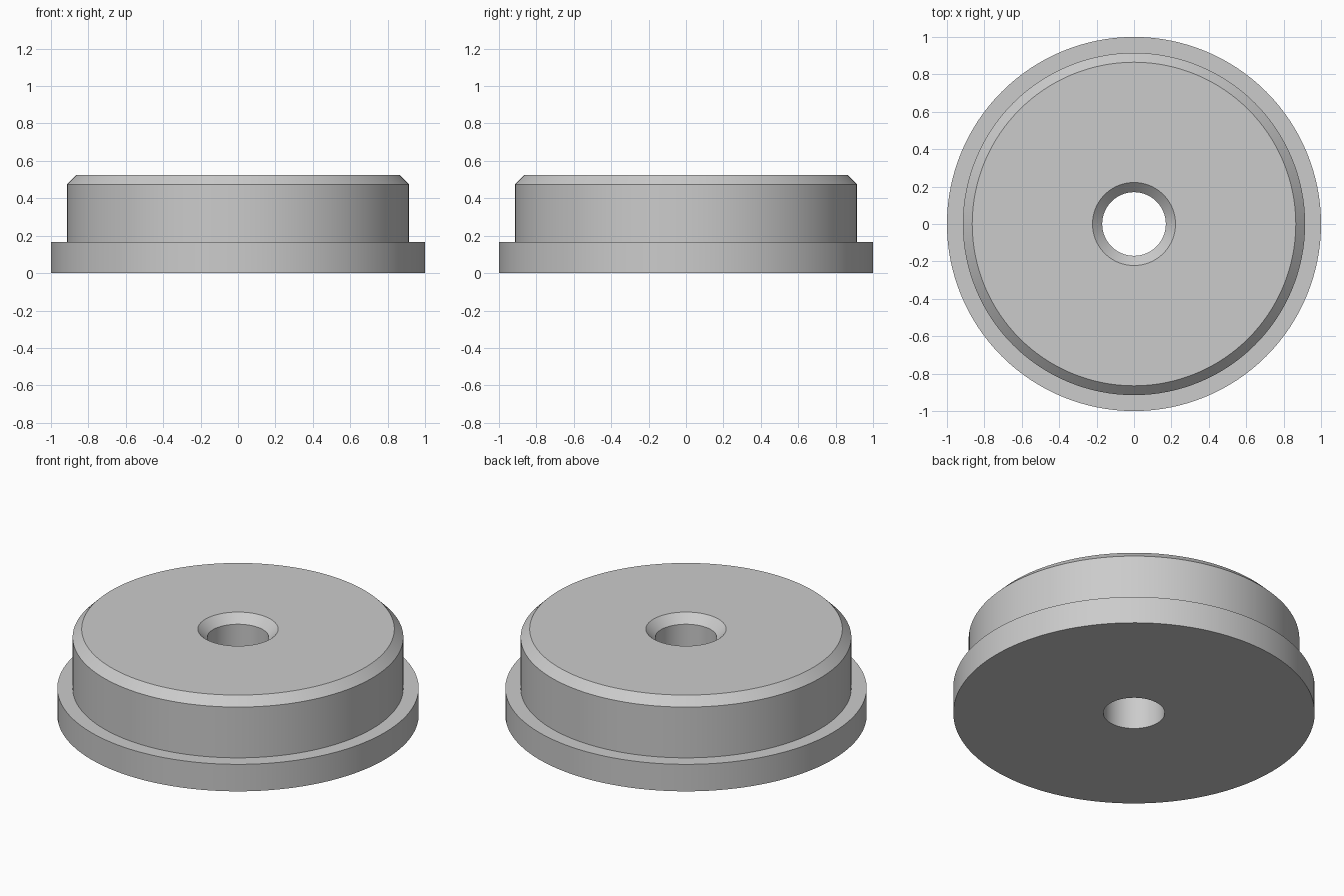
import bpy
import bmesh
import math

cube = bpy.data.objects.get("Cube")
if cube:
    bpy.data.objects.remove(cube, do_unlink=True)

SEGMENTS = 128

# Plain grey material
grey = bpy.data.materials.new("plain_grey")
grey.use_nodes = True
colour = (0.6, 0.6, 0.6, 1)
grey.diffuse_color = colour
grey.node_tree.nodes["Principled BSDF"].inputs["Base Color"].default_value = colour


def lathe(name, profile):
    """Spin a closed (radius, height) profile around z."""
    bm = bmesh.new()
    rings = []
    for r, z in profile:
        ring = bmesh.ops.create_circle(bm, segments=SEGMENTS, radius=r)["verts"]
        for v in ring:
            v.co.z = z
        rings.append(ring)
    for a, b in zip(rings, rings[1:] + rings[:1]):
        for i in range(SEGMENTS):
            j = (i + 1) % SEGMENTS
            bm.faces.new((a[i], a[j], b[j], b[i]))
    bmesh.ops.recalc_face_normals(bm, faces=bm.faces)
    mesh = bpy.data.meshes.new(name)
    bm.to_mesh(mesh)
    bm.free()
    mesh.materials.append(grey)
    obj = bpy.data.objects.new(name, mesh)
    bpy.context.collection.objects.link(obj)
    return obj


# Flanged disc with a chamfered rim and a countersunk through hole
disc = lathe("flanged_disc", [
    (0.17, 0), (1, 0), (1, 0.165),             # underside and flange
    (0.915, 0.165), (0.915, 0.475),            # raised body
    (0.865, 0.525), (0.222, 0.525),            # rim chamfer and top
    (0.17, 0.475),                             # countersink
])
bpy.ops.object.select_all(action="DESELECT")
disc.select_set(True)
bpy.context.view_layer.objects.active = disc
bpy.ops.object.shade_smooth_by_angle(angle=math.radians(30))
